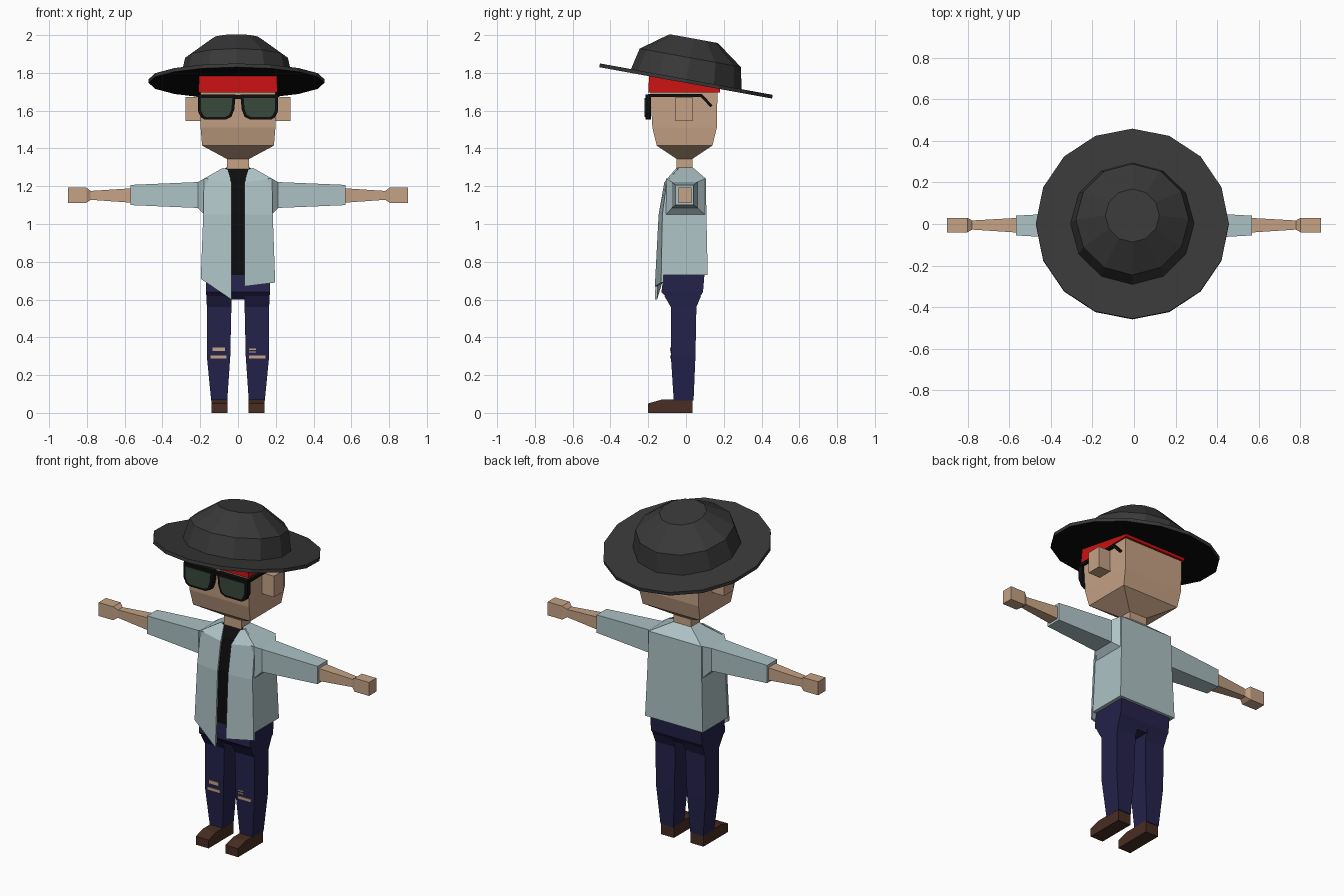
import bpy, bmesh, math
from mathutils import Matrix

if "Cube" in bpy.data.objects:
    bpy.data.objects.remove(bpy.data.objects["Cube"])


def mat(name, r, g, b):
    m = bpy.data.materials.new(name)
    m.diffuse_color = (r, g, b, 1)
    m.use_nodes = True
    m.node_tree.nodes["Principled BSDF"].inputs["Base Color"].default_value = m.diffuse_color
    return m


SKIN = mat("skin", 0.56, 0.36, 0.235)
JACKET = mat("pale blue cloth", 0.42, 0.54, 0.56)
DENIM = mat("dark denim", 0.018, 0.016, 0.07)
BLACK = mat("black", 0.004, 0.004, 0.004)
HAT = mat("charcoal felt", 0.04, 0.04, 0.04)
RED = mat("red cloth", 0.58, 0.006, 0.006)
LENS = mat("green glass", 0.04, 0.065, 0.045)
LEATHER = mat("brown leather", 0.065, 0.026, 0.016)


def loft(name, rings, mats, rule=None, matrix=None, caps=True):
    """Skin a list of equal-length point rings; rule picks a material by face."""
    bm = bmesh.new()
    vs = [[bm.verts.new(p) for p in ring] for ring in rings]
    n = len(rings[0])
    for a, b in zip(vs, vs[1:]):
        for i in range(n):
            j = (i + 1) % n
            bm.faces.new((a[i], a[j], b[j], b[i]))
    if caps:
        bm.faces.new(vs[0])
        bm.faces.new(vs[-1])
    bmesh.ops.recalc_face_normals(bm, faces=bm.faces)
    bm.normal_update()
    if rule:
        for f in bm.faces:
            f.material_index = rule(f)
    if matrix:
        bm.transform(matrix)
    me = bpy.data.meshes.new(name)
    bm.to_mesh(me)
    bm.free()
    for m in mats:
        me.materials.append(m)
    ob = bpy.data.objects.new(name, me)
    bpy.context.collection.objects.link(ob)
    return ob


def rect_z(z, x0, x1, y0, y1):
    return [(x0, y0, z), (x1, y0, z), (x1, y1, z), (x0, y1, z)]


def rect_x(x, y0, y1, z0, z1):
    return [(x, y0, z0), (x, y1, z0), (x, y1, z1), (x, y0, z1)]


def circle(n, r, z):
    return [(r * math.sin(2 * math.pi * i / n), r * math.cos(2 * math.pi * i / n), z)
            for i in range(n)]


def mirror_x(rings, s):
    return [[(s * x, y, z) for x, y, z in ring] for ring in rings]


def box(name, x0, x1, y0, y1, z0, z1, m):
    return loft(name, [rect_z(z0, x0, x1, y0, y1), rect_z(z1, x0, x1, y0, y1)], [m])


# Head and neck
loft("head", [rect_z(1.345, -.06, .06, -.05, .035),
              rect_z(1.415, -.19, .19, -.155, .14),
              rect_z(1.51, -.198, .198, -.178, .163),
              rect_z(1.72, -.2, .2, -.19, .167)], [SKIN])
box("neck", -.058, .058, -.05, .035, 1.25, 1.36, SKIN)

# Headband, its top sloping with the brim
top = [(x, y, 1.757 - .18 * y) for x, y, z in rect_z(0, -.205, .205, -.195, .18)]
loft("headband", [rect_z(1.697, -.21, .21, -.2, .18), top], [RED])

# Hat: black-bottomed brim and faceted crown, tilted back
tilt = Matrix.Translation((-.008, 0, 1.757)) @ Matrix.Rotation(math.radians(-10.3), 4, 'X')
loft("hat_brim", [circle(16, .465, -.01), circle(16, .465, .01)], [HAT, BLACK],
     lambda f: 1 if f.normal.z < -.5 else 0, tilt)
loft("hat_crown", [circle(12, .3, 0), circle(12, .272, .125), circle(12, .13, .228)],
     [HAT], None, tilt)

# Jacket body; its front faces are the shirt showing between the panels
loft("torso", [rect_z(.73, -.192, .192, -.12, .115),
               rect_z(1.05, -.18, .18, -.12, .108),
               rect_z(1.24, -.175, .175, -.09, .105),
               rect_z(1.3, -.06, .06, -.042, .035)], [JACKET, BLACK],
     lambda f: 1 if f.normal.y < -.5 else 0)

# Hips
loft("hips", [rect_z(.6, -.165, .165, -.09, .065),
              rect_z(.64, -.17, .17, -.13, .09),
              rect_z(.76, -.17, .17, -.115, .1)], [DENIM])

lens_outline = [(.012, 1.685), (.213, 1.685), (.213, 1.6), (.197, 1.565), (.175, 1.552),
                (.065, 1.552), (.035, 1.567), (.02, 1.605)]
glass_outline = [(.03, 1.667), (.196, 1.667), (.196, 1.603), (.184, 1.576), (.17, 1.566),
                 (.07, 1.566), (.047, 1.578), (.035, 1.608)]
temple_outline = [(-.2, 1.688), (.085, 1.688), (.14, 1.628), (.13, 1.618),
                  (.078, 1.673), (-.2, 1.673)]
shoe_outline = [(-.2, 0), (-.2, .05), (-.13, .07), (.035, .07), (.035, 0)]

for s, side in ((1, "right"), (-1, "left")):
    def part(name, rings, m):
        return loft(f"{side}_{name}", mirror_x(rings, s), [m])

    # Ear
    part("ear", [rect_x(.19, -.055, .035, 1.545, 1.672),
                 rect_x(.278, -.055, .035, 1.545, 1.672)], SKIN)

    # Sunglasses
    part("glasses_frame", [[(x, y, z) for x, z in lens_outline] for y in (-.215, -.185)], BLACK)
    part("glasses_lens", [[(x, y, z) for x, z in glass_outline] for y in (-.219, -.213)], LENS)
    part("glasses_temple", [[(x, y, z) for y, z in temple_outline] for x in (.202, .22)], BLACK)

    # Sleeve with shoulder funnel, then forearm and hand
    part("sleeve", [rect_x(.16, -.105, .1, 1.05, 1.24),
                    rect_x(.18, -.105, .1, 1.05, 1.24),
                    rect_x(.212, -.075, .06, 1.085, 1.222),
                    rect_x(.568, -.055, .04, 1.1, 1.207)], JACKET)
    part("forearm_and_hand", [rect_x(.55, -.042, .03, 1.112, 1.19),
                              rect_x(.78, -.027, .017, 1.128, 1.175),
                              rect_x(.803, -.04, .03, 1.112, 1.193),
                              rect_x(.9, -.04, .03, 1.112, 1.193)], SKIN)

    # Leg and shoe
    part("trouser_leg", [rect_z(.065, .057, .142, -.065, .04),
                         rect_z(.3, .041, .165, -.08, .05),
                         rect_z(.56, .035, .165, -.08, .055),
                         rect_z(.62, .033, .167, -.115, .08)], DENIM)
    part("shoe", [[(x, y, z) for y, z in shoe_outline] for x in (.056, .141)], LEATHER)

    # Open jacket front panel: rows of (outer, inner) points; the left hangs lower
    low = .67 if s > 0 else .6
    rows = [((.08, -.05, 1.297), (.055, -.055, 1.288)),
            ((.18, -.1, 1.24), (.035, -.115, 1.22)),
            ((.184, -.125, 1.05), (.035, -.145, 1.05)),
            ((.197, -.132, .69 if s > 0 else .71), (.035, -.165, low))]
    t = .012
    rings = [[a, b, (b[0], b[1] + t, b[2]), (a[0], a[1] + t, a[2])] for a, b in rows]
    part("jacket_front", rings, JACKET)

# Glasses bridge
box("glasses_bridge", -.02, .02, -.212, -.19, 1.662, 1.682, BLACK)

# Rips at the knees: thin skin plates
for i, (x0, x1, z0, z1) in enumerate([(-.135, -.07, .327, .347), (-.145, -.062, .287, .303),
                                      (.058, .145, .287, .303), (.058, .095, .334, .34),
                                      (.058, .095, .319, .325)]):
    box(f"knee_rip_{i + 1}", x0, x1, -.084, -.077, z0, z1, SKIN)
